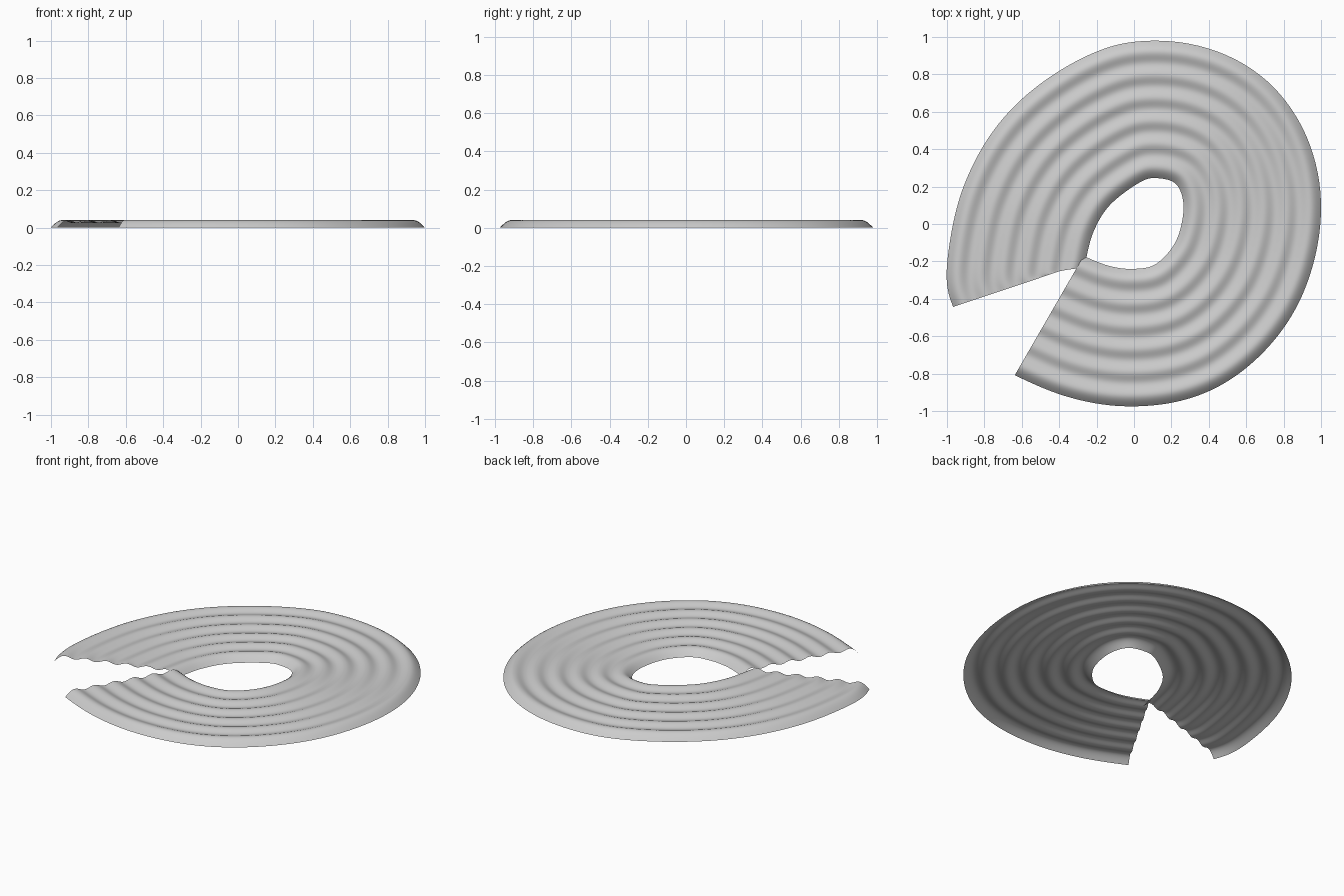
import bpy, bmesh, math
from mathutils import Vector

if "Cube" in bpy.data.objects:
    bpy.data.objects.remove(bpy.data.objects["Cube"])

WIDTH, HEIGHT, DIP = 0.735, 0.04, 0.0155
PERIOD = WIDTH / 6
STEPS, ACROSS = 14, 97

# Inner rim of the ring: x, y and the outward direction in degrees
RIM = [Vector(p) for p in (
    (-0.27, -0.21, 198.5), (-0.265, -0.225, 180), (-0.22, -0.05, 160),
    (-0.13, 0.10, 135), (0.03, 0.222, 110), (0.125, 0.245, 90),
    (0.228, 0.21, 45), (0.265, 0.085, 0), (0.225, -0.09, -30),
    (0.12, -0.212, -60), (0, -0.24, -90), (-0.13, -0.225, -110),
    (-0.27, -0.172, -120))]


def rim_points():
    """Smooth curve through the rim points."""
    pts = [RIM[0]] + RIM + [RIM[-1]]
    out = []
    for a, b, c, d in zip(pts, pts[1:], pts[2:], pts[3:]):
        for s in range(STEPS):
            t = s / STEPS
            out.append(0.5 * (2 * b + (c - a) * t
                              + (2 * a - 5 * b + 4 * c - d) * t * t
                              + (3 * b - a - 3 * c + d) * t ** 3))
    return out + [RIM[-1]]


def profile(d):
    """Height across the sheet: rounded lips and rippled middle."""
    edge = min(d, WIDTH - d)
    if edge < PERIOD / 2:
        return HEIGHT * math.sin(math.pi * edge / PERIOD)
    return HEIGHT - DIP / 2 * (1 + math.cos(2 * math.pi * d / PERIOD))


# Corrugated sheet swept round the rim
bm = bmesh.new()
rows = []
for x, y, angle in rim_points():
    a = math.radians(angle)
    row = []
    for i in range(ACROSS):
        d = WIDTH * i / (ACROSS - 1)
        row.append(bm.verts.new((x + d * math.cos(a), y + d * math.sin(a), profile(d))))
    rows.append(row)
for r, s in zip(rows, rows[1:]):
    for i in range(ACROSS - 1):
        bm.faces.new((r[i], s[i], s[i + 1], r[i + 1])).smooth = True
for f in bm.faces:
    f.normal_update()
    if f.normal.z < 0:
        f.normal_flip()

mesh = bpy.data.meshes.new("corrugated_ring")
bm.to_mesh(mesh)
bm.free()
ring = bpy.data.objects.new("corrugated_ring", mesh)
bpy.context.collection.objects.link(ring)

# Plain grey finish
grey = bpy.data.materials.new("plain grey")
grey.use_nodes = True
colour = (0.6, 0.6, 0.6, 1)
grey.diffuse_color = colour
grey.node_tree.nodes["Principled BSDF"].inputs["Base Color"].default_value = colour
mesh.materials.append(grey)
